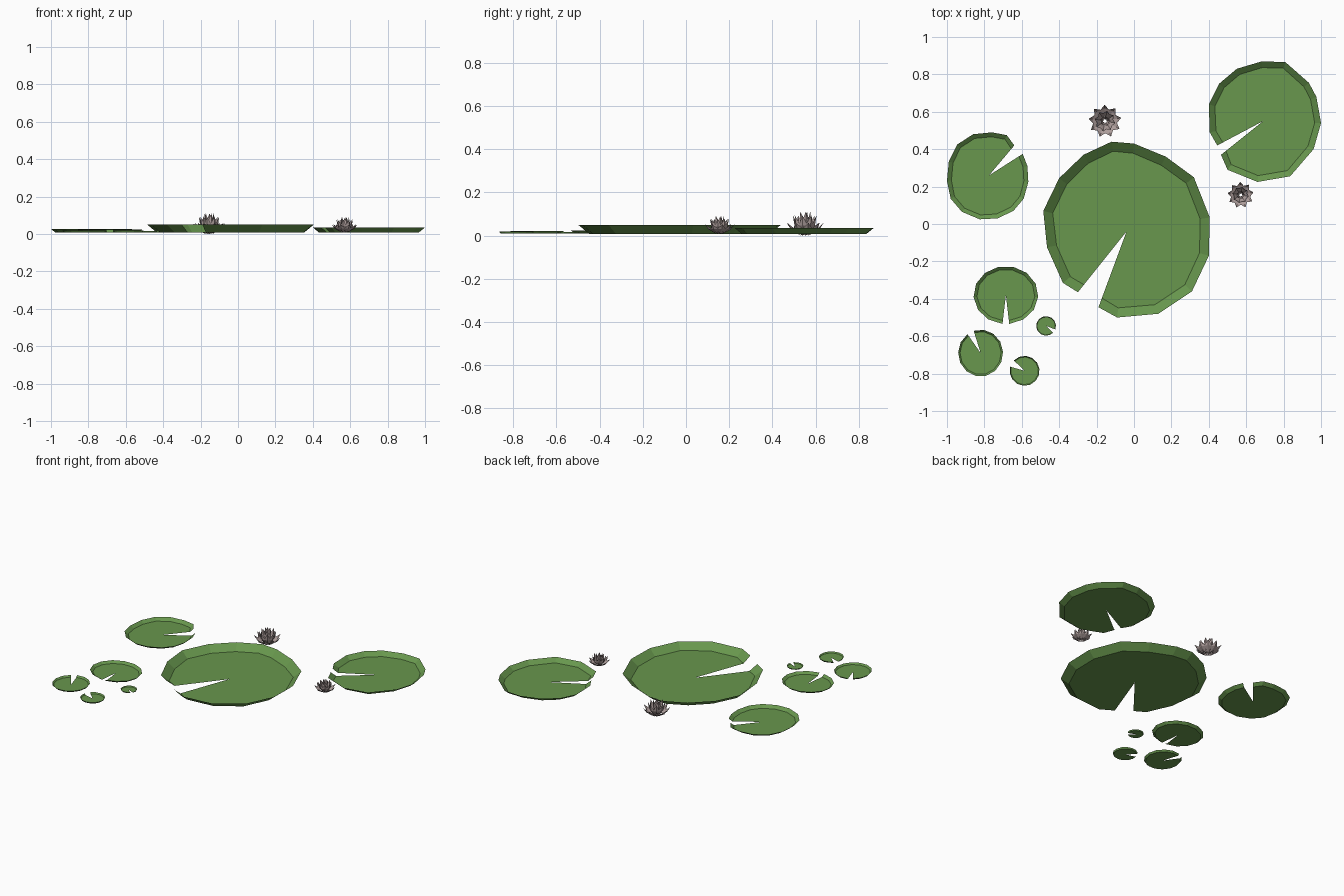
import bpy, math

if "Cube" in bpy.data.objects:
    bpy.data.objects.remove(bpy.data.objects["Cube"])

def material(name, col):
    m = bpy.data.materials.new(name)
    m.diffuse_color = (*col, 1)
    m.use_nodes = True
    m.node_tree.nodes["Principled BSDF"].inputs["Base Color"].default_value = m.diffuse_color
    return m

GREEN = material("leaf green", (0.138, 0.31, 0.075))
PINK = material("pale dusty pink", (0.42, 0.34, 0.33))

def add_mesh(name, verts, faces, mat):
    me = bpy.data.meshes.new(name)
    me.from_pydata(verts, [], faces)
    me.materials.append(mat)
    ob = bpy.data.objects.new(name, me)
    bpy.context.collection.objects.link(ob)
    return ob

# Notched dish: flat floor fanned from the notch tip, flared rim around it
def pad(name, tip, outline, z0, z1, inset):
    n = len(outline)
    tx, ty = tip
    verts = [(tx, ty, z0)]
    for x, y in outline:
        d = math.hypot(x - tx, y - ty)
        s = (d - inset) / d
        verts.append((tx + (x - tx) * s, ty + (y - ty) * s, z0))
    verts += [(x, y, z1) for x, y in outline]
    faces = []
    for i in range(1, n):
        faces.append((0, i, i + 1))
        faces.append((i, i + n, i + n + 1, i + 1))
    return add_mesh(name, verts, faces, GREEN)

# Elliptical outline, counter-clockwise from one notch edge to the other
def round_outline(c, rx, ry, notch, gap, n=14):
    pts = []
    for i in range(n):
        a = math.radians(notch + gap / 2 + (360 - gap) * i / (n - 1))
        pts.append((c[0] + rx * math.cos(a), c[1] + ry * math.sin(a)))
    return pts

# Large pads, outlines counter-clockwise around the notch
big = [(-.19, -.445), (-.09, -.50), (.13, -.48), (.31, -.36), (.40, -.17), (.405, .035),
       (.32, .25), (.17, .36), (0, .43), (-.12, .44), (-.27, .37), (-.40, .245),
       (-.485, .07), (-.465, -.125), (-.38, -.315), (-.30, -.365)]
pad("large_lily_pad", (-.04, -.04), big, .008, .05, .052)

right = [(.465, .37), (.50, .29), (.66, .225), (.835, .255), (.96, .40), (1.0, .54),
         (.975, .68), (.935, .755), (.81, .865), (.685, .87), (.55, .83), (.455, .75),
         (.40, .64), (.405, .49), (.445, .42)]
pad("right_lily_pad", (.69, .55), right, .008, .035, .034)

left = [(-.64, .42), (-.68, .475), (-.76, .49), (-.86, .48), (-.945, .425), (-.99, .335),
        (-1.0, .23), (-.98, .135), (-.92, .065), (-.825, .025), (-.73, .03), (-.645, .07),
        (-.59, .135), (-.565, .225), (-.57, .31), (-.595, .375)]
pad("left_lily_pad", (-.775, .26), left, .008, .027, .024)

# Small pads: centre, radii, notch direction, notch angle, rim height, rim width
small = [((-.685, -.38), .173, .155, 270, 12, .024, .018),
         ((-.82, -.69), .12, .125, 117, 18, .02, .01),
         ((-.585, -.785), .08, .08, 150, 28, .018, .006),
         ((-.47, -.545), .053, .052, 327, 24, .016, .004)]
for i, (c, rx, ry, a, g, z, w) in enumerate(small):
    pad(f"small_lily_pad_{i + 1}", c, round_outline(c, rx, ry, a, g), .009, z, w)

# Flower: rings of creased, pointed petals
# ring: count, base radius, mid radius, mid z, half width, tip radius, tip z
RINGS = [(9, .02, .068, .028, .026, .088, .058),
         (8, .015, .048, .045, .022, .056, .092),
         (5, .008, .026, .06, .018, .026, .108)]

def flower(name, cx, cy, z, s, sz):
    verts, faces = [], []
    for k, (n, rb, rm, zm, w, rt, zt) in enumerate(RINGS):
        for i in range(n):
            a = 2 * math.pi * (i + .5 * k) / n + .2
            ca, sa = math.cos(a), math.sin(a)
            b = len(verts)
            # base, left, crease, right, tip
            for r, t, h in ((rb, 0, 0), (rm - .012, -w, zm), (rm, 0, zm),
                            (rm - .012, w, zm), (rt, 0, zt)):
                verts.append((cx + s * (r * ca - t * sa),
                              cy + s * (r * sa + t * ca), z + sz * h))
            faces += [(b, b + 1, b + 2), (b, b + 2, b + 3),
                      (b + 1, b + 4, b + 2), (b + 2, b + 4, b + 3)]
    return add_mesh(name, verts, faces, PINK)

flower("back_flower", -.155, .55, 0, 1, 1.02)
flower("side_flower", .57, .155, .008, .8, .76)
